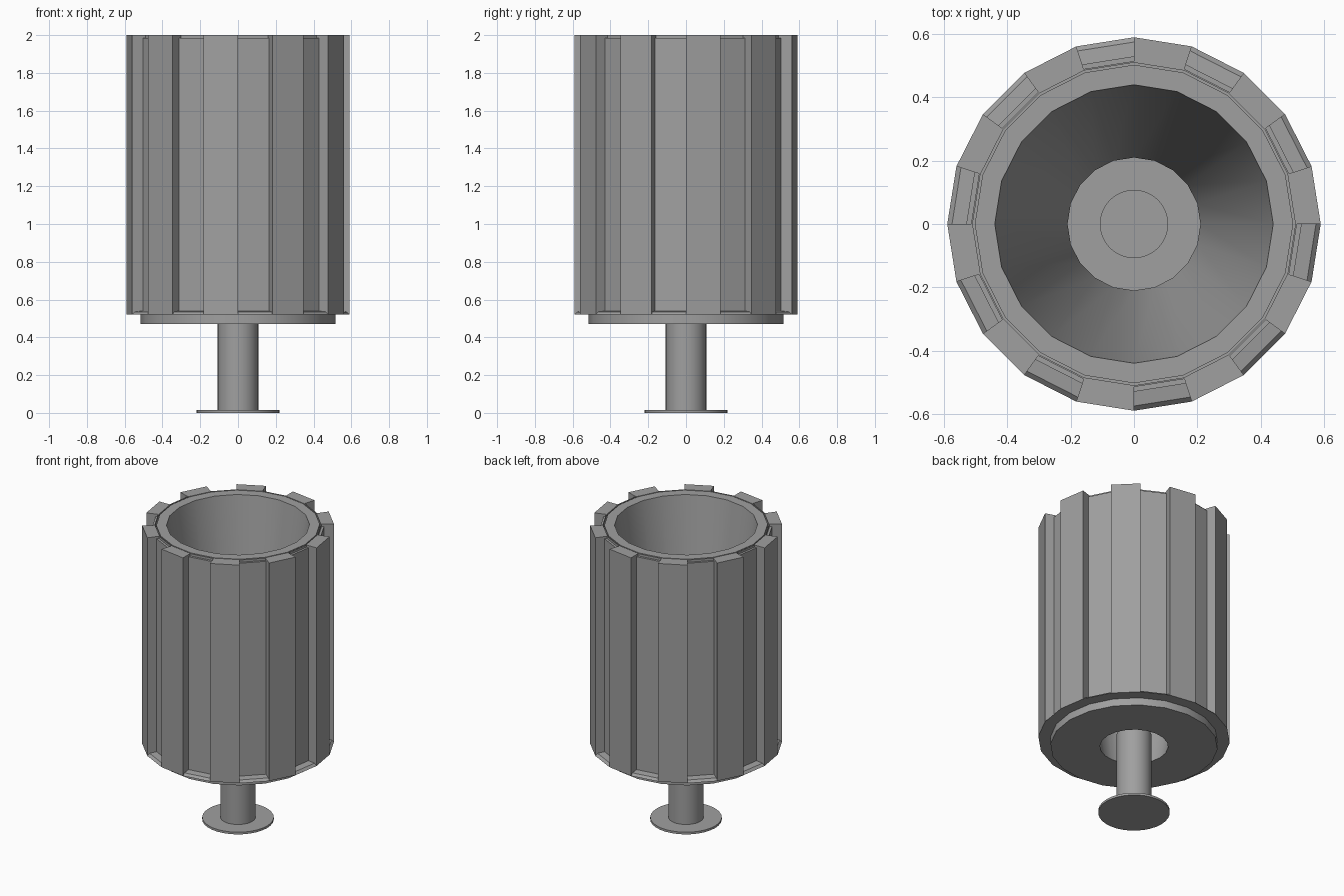
import bpy, bmesh
from math import sin, cos, pi, radians

cube = bpy.data.objects.get("Cube")
if cube:
    bpy.data.objects.remove(cube)

grey = bpy.data.materials.new("plain grey")
grey.use_nodes = True
colour = (0.35, 0.35, 0.35, 1)
grey.diffuse_color = colour
grey.node_tree.nodes["Principled BSDF"].inputs["Base Color"].default_value = colour

SIDES = 20
STEP = 2 * pi / SIDES
TOP, SLEEVE_BASE, POT_BASE = 2.0, 0.52, 0.47


def finish(name, bm, smooth=False):
    bmesh.ops.recalc_face_normals(bm, faces=bm.faces)
    mesh = bpy.data.meshes.new(name)
    bm.to_mesh(mesh)
    bm.free()
    mesh.materials.append(grey)
    obj = bpy.data.objects.new(name, mesh)
    bpy.context.collection.objects.link(obj)
    if smooth:
        bpy.ops.object.select_all(action="DESELECT")
        obj.select_set(True)
        bpy.context.view_layer.objects.active = obj
        bpy.ops.object.shade_smooth_by_angle(angle=radians(30))
    return obj


def ring_at(bm, profile, angle):
    return [bm.verts.new((r * cos(angle), r * sin(angle), z)) for r, z in profile]


def bridge(bm, a, b):
    n = len(a)
    for i in range(n):
        j = (i + 1) % n
        bm.faces.new((a[i], a[j], b[j], b[i]))


def sectors(name, profile, first):
    """Capped wedges on every second side of the sleeve."""
    bm = bmesh.new()
    for k in range(first, SIDES, 2):
        a = ring_at(bm, profile, k * STEP)
        b = ring_at(bm, profile, (k + 1) * STEP)
        bridge(bm, a, b)
        bm.faces.new(a)
        bm.faces.new(b)
    return finish(name, bm)


def lathe(name, profile, sides):
    """Closed profile turned around the z axis."""
    bm = bmesh.new()
    rings = [ring_at(bm, profile, 2 * pi * k / sides) for k in range(sides)]
    for k in range(sides):
        bridge(bm, rings[k], rings[(k + 1) % sides])
    return finish(name, bm, True)


def cylinder(name, radius, bottom, top, sides):
    bm = bmesh.new()
    bmesh.ops.create_cone(bm, cap_ends=True, segments=sides, radius1=radius,
                          radius2=radius, depth=top - bottom)
    bmesh.ops.translate(bm, verts=bm.verts, vec=(0, 0, (top + bottom) / 2))
    return finish(name, bm, True)


# Outer sleeve: raised ribs alternating with grooves that end in a bottom lip
sectors("sleeve_ribs",
        [(0.51, SLEEVE_BASE), (0.59, SLEEVE_BASE), (0.59, TOP), (0.51, TOP)], 0)
sectors("sleeve_grooves",
        [(0.51, SLEEVE_BASE), (0.59, SLEEVE_BASE), (0.575, 0.535), (0.53, 0.54),
         (0.53, 1.985), (0.515, 1.985), (0.515, TOP), (0.51, TOP)], 1)

# Inner cup: tapered bore open at the bottom
lathe("inner_cup",
      [(0.515, POT_BASE), (0.515, SLEEVE_BASE), (0.503, SLEEVE_BASE),
       (0.503, TOP), (0.44, TOP), (0.21, POT_BASE)], SIDES)

# Stem rising into the bore from a thin foot
cylinder("stem", 0.108, 0.01, 0.55, 32)
cylinder("foot_disc", 0.22, 0, 0.015, 32)
